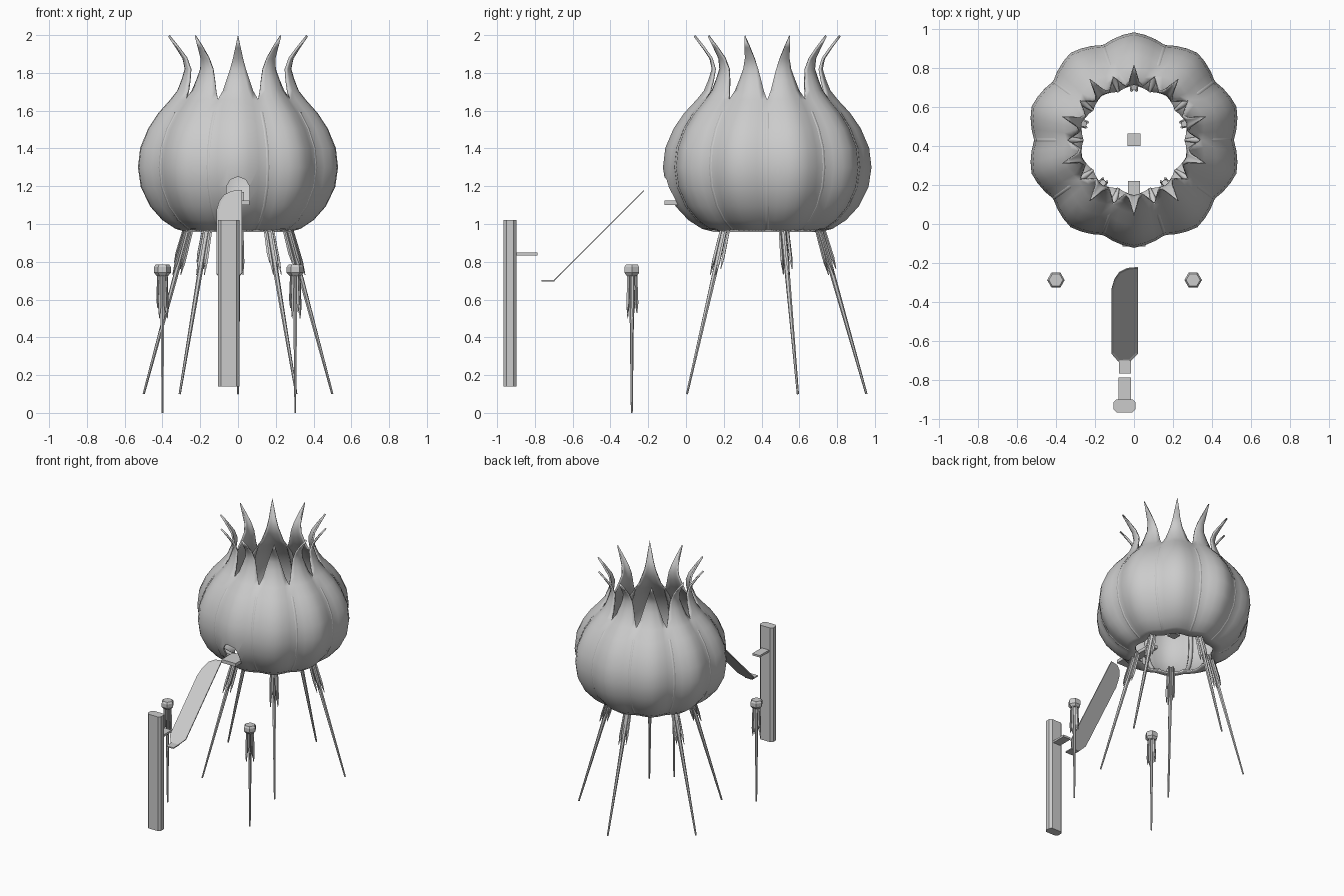
import bpy, bmesh, math
from mathutils import Vector, Matrix

cube = bpy.data.objects.get("Cube")
if cube:
    bpy.data.objects.remove(cube, do_unlink=True)

grey = bpy.data.materials.new("plain_grey")
grey.use_nodes = True
grey.diffuse_color = (0.6, 0.6, 0.6, 1)
grey.node_tree.nodes["Principled BSDF"].inputs["Base Color"].default_value = (0.6, 0.6, 0.6, 1)

CENTRE = Vector((0, 0.43, 0))
PETALS = 10
HALF = math.pi / PETALS
VALLEY = 0.925


def make(name, bm, smooth=None):
    """Turn a bmesh into a named object."""
    bmesh.ops.recalc_face_normals(bm, faces=bm.faces)
    me = bpy.data.meshes.new(name)
    bm.to_mesh(me)
    bm.free()
    me.materials.append(grey)
    ob = bpy.data.objects.new(name, me)
    bpy.context.collection.objects.link(ob)
    if smooth:
        bpy.ops.object.select_all(action='DESELECT')
        ob.select_set(True)
        bpy.context.view_layer.objects.active = ob
        bpy.ops.object.shade_smooth_by_angle(angle=math.radians(smooth))
    return ob


def box(name, x, y, z):
    bm = bmesh.new()
    bmesh.ops.create_cube(bm, size=1)
    for v in bm.verts:
        v.co = [(a + b) / 2 + c * (b - a) for (a, b), c in zip((x, y, z), v.co)]
    return make(name, bm)


def rod(bm, top, bottom, r_top, r_bottom, sides=6):
    """Tapered rod between two points."""
    axis = bottom - top
    m = Matrix.Translation((top + bottom) / 2) @ axis.to_track_quat('Z', 'Y').to_matrix().to_4x4()
    bmesh.ops.create_cone(bm, cap_ends=True, segments=sides, radius1=r_top,
                          radius2=r_bottom, depth=axis.length, matrix=m)


def hanging_blades(bm, top, along, length):
    """Slim pointed blades clustered around a stem."""
    for i in range(5):
        a = math.tau * i / 5 + 0.3
        out = Vector((math.cos(a), math.sin(a), 0))
        start = top + out * 0.022
        end = top + out * 0.027 + along * length * (1 - 0.12 * (i % 3))
        mid = start.lerp(end, 0.75)
        rod(bm, start, mid, 0.007, 0.009, 4)
        rod(bm, mid, end, 0.009, 0.002, 4)


def prism(name, points, depth, axis):
    """Extrude an outline along an axis vector."""
    bm = bmesh.new()
    face = bm.faces.new([bm.verts.new(p) for p in points])
    moved = bmesh.ops.extrude_face_region(bm, geom=[face])["geom"]
    bmesh.ops.translate(bm, vec=Vector(axis) * depth,
                        verts=[g for g in moved if isinstance(g, bmesh.types.BMVert)])
    return make(name, bm)


# Bulb profile: height, radius at the petal midline, petal width fraction
profile = [(0.97, 0.28, 1), (0.985, 0.34, 1), (1.03, 0.41, 1), (1.1, 0.475, 1),
           (1.2, 0.525, 1), (1.3, 0.54, 1), (1.4, 0.528, 1), (1.5, 0.485, 1),
           (1.58, 0.43, 1), (1.65, 0.365, 1), (1.7, 0.325, 0.8), (1.76, 0.3, 0.64),
           (1.82, 0.282, 0.46), (1.88, 0.295, 0.28), (1.94, 0.335, 0.13), (2.0, 0.38, 0)]


def shell_point(angle, s, r, z):
    """Point on a petal, s running from its midline to the next valley."""
    side = angle + math.copysign(HALF, s)
    mid = Vector((math.cos(angle), math.sin(angle), 0)) * r
    edge = Vector((math.cos(side), math.sin(side), 0)) * r * VALLEY
    bulge = 1 + 0.02 * math.sin(math.pi * abs(s))
    return CENTRE + mid.lerp(edge, abs(s)) * bulge + Vector((0, 0, z))


# Petal bulb, joined below the neck and split into points above it
bm = bmesh.new()
COLS = 6
for k in range(PETALS):
    angle = math.pi / 2 + 2 * HALF * k
    rows = [[bm.verts.new(shell_point(angle, (2 * j / COLS - 1) * w, r, z))
             for j in range(COLS + 1)] for z, r, w in profile]
    for low, high in zip(rows, rows[1:]):
        for j in range(COLS):
            bm.faces.new((low[j], low[j + 1], high[j + 1], high[j]))
bmesh.ops.remove_doubles(bm, verts=bm.verts, dist=0.0005)
bulb = make("petal_bulb", bm, 50)
solid = bulb.modifiers.new("thickness", 'SOLIDIFY')
solid.thickness = 0.012

# Arched doorway cut through the front petal
arch = [(-0.06, 1.12), (0.06, 1.12), (0.06, 1.2), (0.04, 1.235), (0, 1.25),
        (-0.04, 1.235), (-0.06, 1.2)]
cutter = prism("doorway_cutter", [(x, -0.3, z) for x, z in arch], 0.45, (0, 1, 0))
cutter.hide_render = True
cutter.hide_set(True)
cutter.display_type = 'WIRE'
cut = bulb.modifiers.new("doorway", 'BOOLEAN')
cut.operation = 'DIFFERENCE'
cut.object = cutter

# Raised ribs along the valleys between petals
for k in range(PETALS):
    angle = math.pi / 2 + 2 * HALF * (k + 0.5)
    curve = bpy.data.curves.new("valley_rib", 'CURVE')
    curve.dimensions = '3D'
    curve.bevel_depth = 0.016
    curve.bevel_resolution = 1
    curve.use_fill_caps = True
    spline = curve.splines.new('POLY')
    path = [(z, r) for z, r, w in profile if w == 1]
    spline.points.add(len(path) - 1)
    for i, (p, (z, r)) in enumerate(zip(spline.points, path)):
        d = r * VALLEY
        p.co = (math.cos(angle) * d, 0.43 + math.sin(angle) * d, z, 1)
        p.radius = 0.4 if i in (0, len(path) - 1) else 1
    spline.use_smooth = True
    curve.materials.append(grey)
    bpy.context.collection.objects.link(bpy.data.objects.new("valley_rib", curve))

# Five splayed legs with hanging blades
for k in range(5):
    a = math.pi / 2 + math.tau * k / 5
    out = Vector((math.cos(a), math.sin(a), 0))
    top = CENTRE + out * 0.27 + Vector((0, 0, 1.0))
    foot = CENTRE + out * 0.525 + Vector((0, 0, 0.1))
    bm = bmesh.new()
    rod(bm, top, foot, 0.017, 0.006)
    hanging_blades(bm, top, (foot - top).normalized(), 0.28)
    make("bulb_leg", bm, 35)

# Door ledge and the furnishings inside
box("door_ledge", (-0.06, 0.06), (-0.115, 0.02), (1.1, 1.125))
box("inner_ledge", (-0.03, 0.03), (0.02, 0.22), (1.1, 1.125))
box("inner_block", (-0.033, 0.033), (0.4, 0.463), (1.1, 1.17))

# Sloping leaf ramp with an inset rim; height follows depth
leaf = [(0.02, -0.22), (-0.035, -0.225), (-0.075, -0.245), (-0.1, -0.28), (-0.115, -0.33),
        (-0.115, -0.66), (-0.08, -0.7), (-0.02, -0.7), (0.02, -0.66)]
ramp = prism("leaf_ramp", [(x, y, y + 1.395) for x, y in leaf], 0.007, (0, -0.7, 0.7))
bm = bmesh.new()
bm.from_mesh(ramp.data)
upper = max(bm.faces, key=lambda f: f.calc_center_median().z - f.calc_center_median().y
            if len(f.verts) > 4 else -1)
bmesh.ops.inset_region(bm, faces=[upper], thickness=0.012, depth=-0.003)
bm.to_mesh(ramp.data)
bm.free()
box("ramp_foot", (-0.078, -0.016), (-0.765, -0.695), (0.695, 0.703))

# Upright post with chamfered corners, and its step
c = 0.016
x0, x1, y0, y1 = -0.105, 0.008, -0.965, -0.898
outline = [(x0 + c, y0), (x1 - c, y0), (x1, y0 + c), (x1, y1 - c),
           (x1 - c, y1), (x0 + c, y1), (x0, y1 - c), (x0, y0 + c)]
prism("upright_post", [(x, y, 0.14) for x, y in outline], 0.88, (0, 0, 1))
box("post_step", (-0.08, -0.016), (-0.9, -0.785), (0.833, 0.848))

# Two capped stakes with hanging blades
for x in (-0.4, 0.303):
    base = Vector((x, -0.287, 0))
    up = Vector((0, 0, 1))
    bm = bmesh.new()
    rod(bm, base + up * 0.74, base, 0.014, 0.005)
    hanging_blades(bm, base + up * 0.735, -up, 0.235)
    make("stake", bm, 35)
    bm = bmesh.new()
    for (za, ra), (zb, rb) in zip([(0.785, 0.036), (0.772, 0.045), (0.742, 0.045)],
                                  [(0.772, 0.045), (0.742, 0.045), (0.725, 0.03)]):
        rod(bm, base + up * za, base + up * zb, ra, rb)
    bmesh.ops.rotate(bm, verts=bm.verts, cent=base, matrix=Matrix.Rotation(math.pi / 6, 3, 'Z'))
    make("stake_cap", bm)
